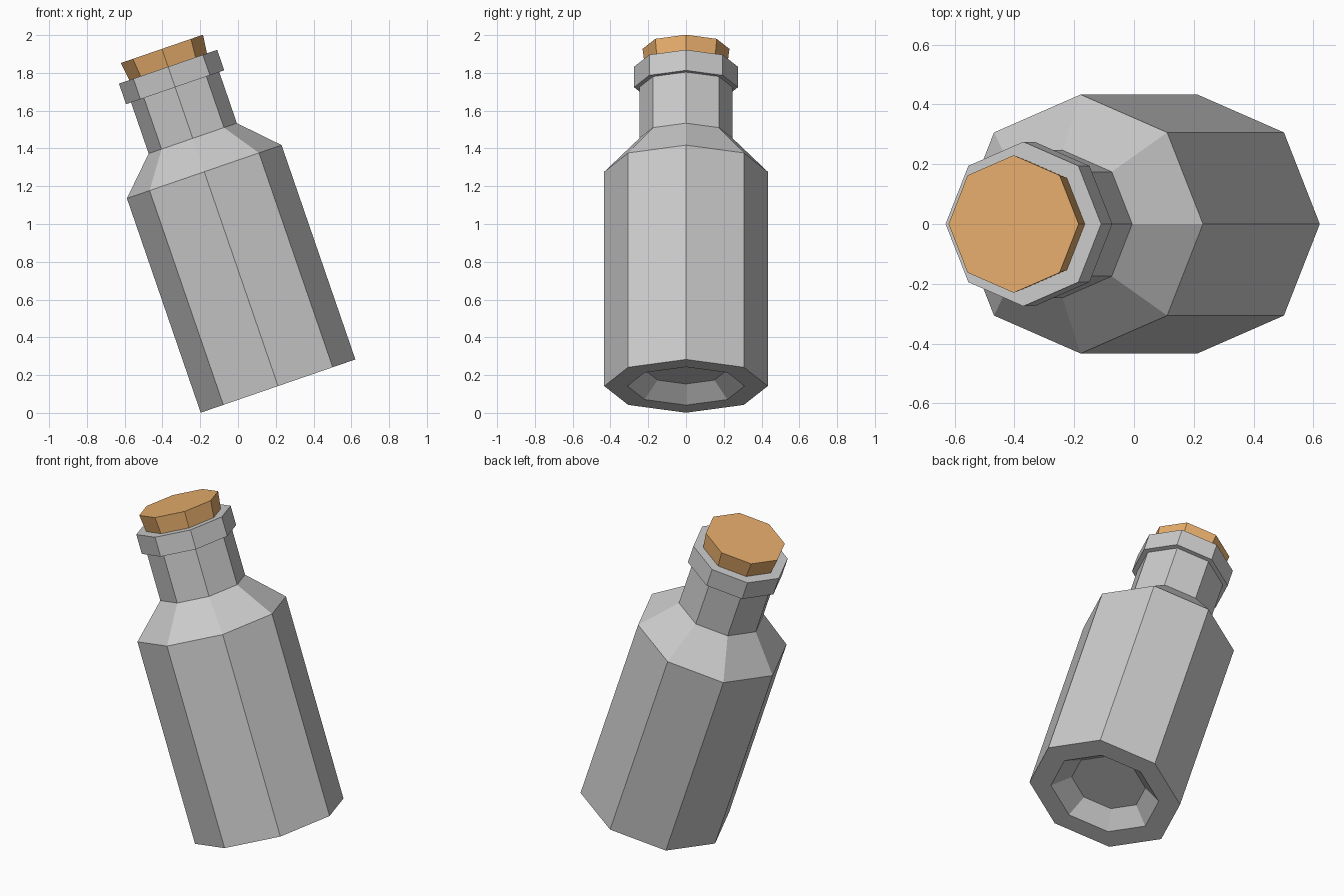
import bpy, bmesh, math
from mathutils import Matrix

if "Cube" in bpy.data.objects:
    bpy.data.objects.remove(bpy.data.objects["Cube"])

TILT = math.radians(-19)
SIDES = 8
PLACE = Matrix.Translation((0.212, 0, 0.142)) @ Matrix.Rotation(TILT, 4, 'Y')


def lathe(name, profile, color=None):
    """Revolve (radius, height) points into a closed octagonal part."""
    bm = bmesh.new()
    rings = []
    for r, h in profile:
        rings.append([bm.verts.new((r * math.cos(2 * math.pi * i / SIDES),
                                    r * math.sin(2 * math.pi * i / SIDES), h))
                      for i in range(SIDES)])
    for a, b in zip(rings, rings[1:]):
        for i in range(SIDES):
            j = (i + 1) % SIDES
            bm.faces.new((a[i], a[j], b[j], b[i]))
    bm.faces.new(rings[0][::-1])
    bm.faces.new(rings[-1])
    bmesh.ops.recalc_face_normals(bm, faces=bm.faces)
    me = bpy.data.meshes.new(name)
    bm.to_mesh(me)
    bm.free()
    ob = bpy.data.objects.new(name, me)
    ob.matrix_world = PLACE
    bpy.context.collection.objects.link(ob)
    if color:
        mat = bpy.data.materials.new(name)
        mat.diffuse_color = color
        mat.use_nodes = True
        mat.node_tree.nodes["Principled BSDF"].inputs["Base Color"].default_value = mat.diffuse_color
        me.materials.append(mat)
    return ob


# Glass: recessed base, body, shoulder, neck, lip and mouth holding the cork
lathe("bottle", [(0.212, 0.085), (0.31, 0), (0.433, 0), (0.433, 1.2),
                 (0.247, 1.387), (0.247, 1.673), (0.275, 1.673),
                 (0.275, 1.788), (0.217, 1.788), (0.207, 1.70)])

# Tapered cork stopper
lathe("cork", [(0.207, 1.702), (0.23, 1.888)], (0.8, 0.42, 0.15, 1))
